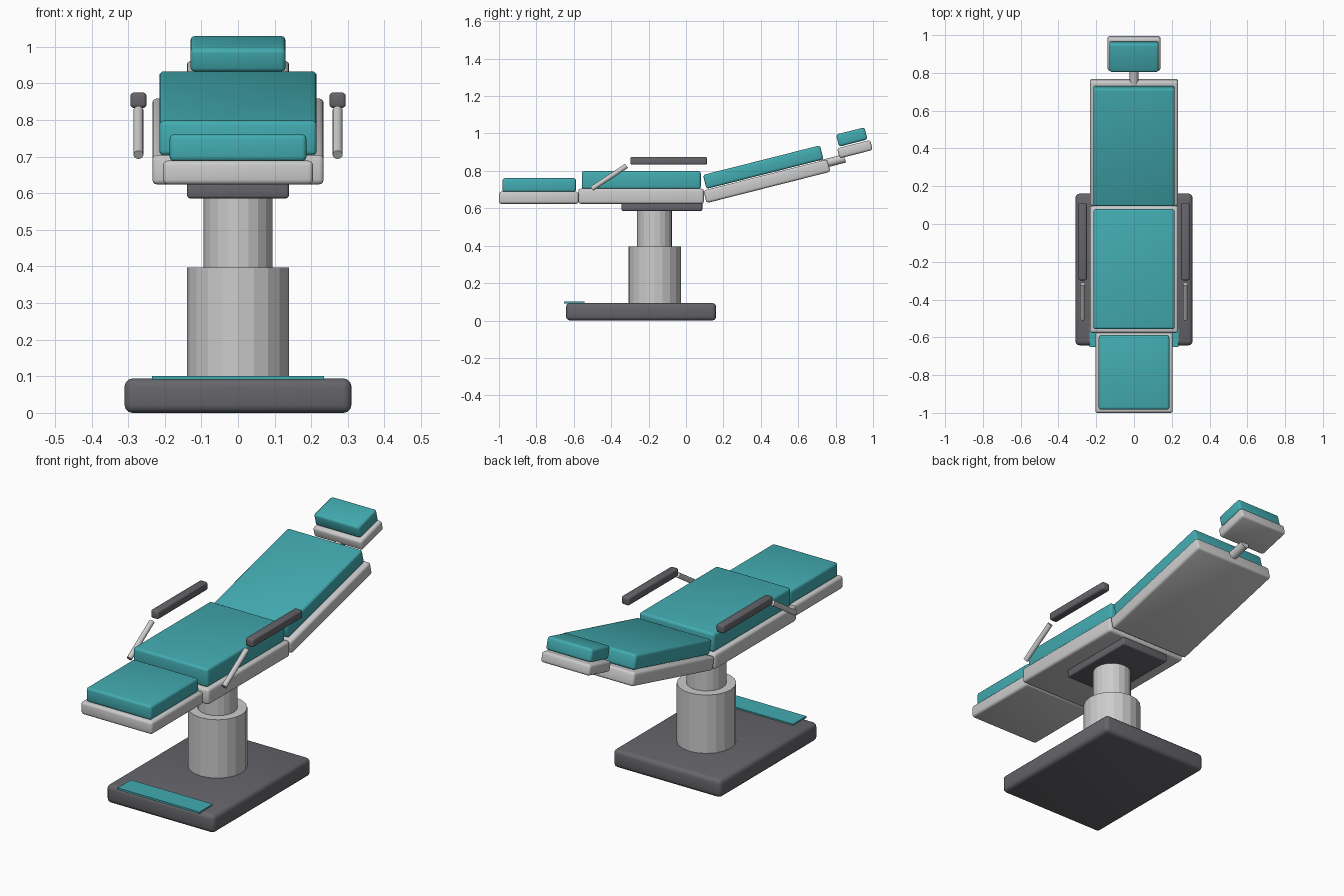
import bpy, math
from mathutils import Vector

if "Cube" in bpy.data.objects:
    bpy.data.objects.remove(bpy.data.objects["Cube"])

TILT = math.radians(14.2)


def material(name, rgb):
    m = bpy.data.materials.new(name)
    m.diffuse_color = (*rgb, 1)
    m.use_nodes = True
    m.node_tree.nodes["Principled BSDF"].inputs["Base Color"].default_value = m.diffuse_color
    return m


TEAL = material("teal_upholstery", (0.055, 0.41, 0.44))
DARK = material("dark_grey", (0.13, 0.13, 0.145))


def finish(ob, name, mat):
    ob.name = name
    if mat:
        ob.data.materials.append(mat)
    return ob


def box(name, centre, size, mat=None, bevel=0.013, tilt=0.0):
    """Rounded box, optionally tilted about x."""
    bpy.ops.mesh.primitive_cube_add(size=1, location=centre)
    ob = bpy.context.object
    ob.scale = size
    bpy.ops.object.transform_apply(location=False, rotation=False, scale=True)
    if bevel:
        mod = ob.modifiers.new("rounding", 'BEVEL')
        mod.width = bevel
        mod.segments = 3
        bpy.ops.object.modifier_apply(modifier=mod.name)
        bpy.ops.object.shade_smooth_by_angle(angle=math.radians(40))
    ob.rotation_euler.x = tilt
    return finish(ob, name, mat)


def span(name, hx, y, z, mat=None, bevel=0.013, cx=0.0):
    """Level rounded box from half width and y, z ranges."""
    return box(name, (cx, sum(y) / 2, sum(z) / 2),
               (2 * hx, y[1] - y[0], z[1] - z[0]), mat, bevel)


def rod(name, a, b, r, sides, smooth=False):
    a, b = Vector(a), Vector(b)
    d = b - a
    bpy.ops.mesh.primitive_cylinder_add(vertices=sides, radius=r, depth=d.length,
                                        location=(a + b) / 2)
    ob = bpy.context.object
    ob.rotation_euler = d.to_track_quat('Z', 'Y').to_euler()
    if smooth:
        bpy.ops.object.shade_smooth_by_angle(angle=math.radians(40))
    return finish(ob, name, None)


# floor base, foot mat and telescopic column
span("base", 0.31, (-0.642, 0.161), (0, 0.094), DARK, 0.022)
span("foot_mat", 0.235, (-0.652, -0.543), (0.091, 0.101), TEAL, 0)
rod("lower_column", (0, -0.168, 0.085), (0, -0.168, 0.397), 0.14, 20)
rod("upper_column", (0, -0.168, 0.39), (0, -0.168, 0.60), 0.094, 20)
span("seat_mount", 0.139, (-0.345, 0.087), (0.586, 0.632), DARK, 0.008)

# seat and leg rest
span("seat_frame", 0.234, (-0.576, 0.095), (0.624, 0.705))
span("seat_cushion", 0.215, (-0.557, 0.079), (0.703, 0.799), TEAL)
span("leg_frame", 0.205, (-1.0, -0.574), (0.624, 0.689))
span("leg_cushion", 0.187, (-0.982, -0.588), (0.687, 0.761), TEAL)

# reclined back and headrest
box("back_frame", (0, 0.4325, 0.745), (0.468, 0.683, 0.069), tilt=TILT)
box("back_cushion", (0, 0.413, 0.82), (0.43, 0.645, 0.077), TEAL, tilt=TILT)
rod("headrest_stem", (0, 0.72, 0.834), (0, 0.85, 0.867), 0.023, 16, True)
box("headrest_frame", (0, 0.903, 0.916), (0.28, 0.183, 0.055), tilt=TILT)
box("headrest_cushion", (0, 0.886, 0.981), (0.26, 0.157, 0.067), TEAL, tilt=TILT)

# armrests on slanted supports
for side, s in (("right", 1), ("left", -1)):
    span(side + "_armrest", 0.022, (-0.298, 0.112), (0.833, 0.875), DARK, 0.009, s * 0.272)
    rod(side + "_arm_support", (s * 0.272, -0.503, 0.705), (s * 0.272, -0.318, 0.827),
        0.0135, 16, True)
